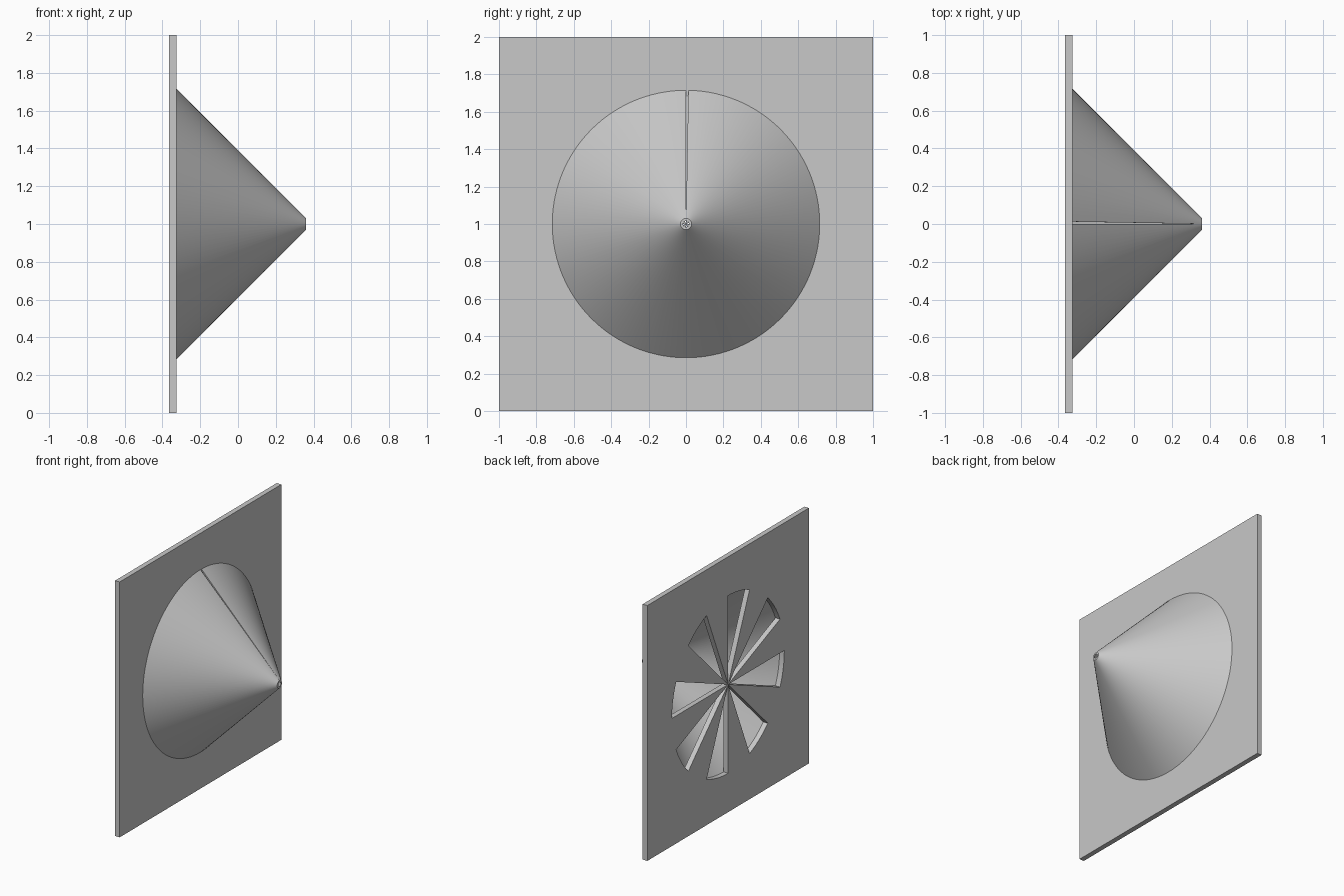
import bpy, bmesh
from math import sin, cos, radians, tau
from mathutils import Vector

cube = bpy.data.objects.get("Cube")
if cube:
    bpy.data.objects.remove(cube)

grey = bpy.data.materials.new("light grey")
grey.use_nodes = True
colour = (0.58, 0.58, 0.58, 1)
grey.diffuse_color = colour
grey.node_tree.nodes["Principled BSDF"].inputs["Base Color"].default_value = colour

PLATE_BACK, PLATE_FRONT, TIP = -0.365, -0.325, 0.36
CONE_R, TIP_R, WALL = 0.715, 0.03, 0.014
VENT_R = 0.695
STEPS = 128          # angular divisions of the plate
VENTS = 8            # open sectors, each as wide as the spoke beside it


def finish(bm, name):
    bmesh.ops.recalc_face_normals(bm, faces=bm.faces)
    mesh = bpy.data.meshes.new(name)
    bm.to_mesh(mesh)
    bm.free()
    mesh.materials.append(grey)
    obj = bpy.data.objects.new(name, mesh)
    bpy.context.collection.objects.link(obj)
    bpy.ops.object.select_all(action='DESELECT')
    obj.select_set(True)
    bpy.context.view_layer.objects.active = obj
    bpy.ops.object.shade_smooth_by_angle(angle=radians(30))
    return obj


# Square plate with pinwheel vents: angle runs from the top towards -y
bm = bmesh.new()
hub = bm.verts.new((PLATE_BACK, 0, 1))
inner, outer = [], []
for i in range(STEPS):
    a = tau * i / STEPS
    y, z = -sin(a), cos(a)
    reach = 1 / max(abs(y), abs(z))
    inner.append(bm.verts.new((PLATE_BACK, VENT_R * y, 1 + VENT_R * z)))
    outer.append(bm.verts.new((PLATE_BACK, reach * y, 1 + reach * z)))
half = STEPS // (2 * VENTS)
for i in range(STEPS):
    j = (i + 1) % STEPS
    bm.faces.new((inner[i], inner[j], outer[j], outer[i]))
    if (i // half) % 2:
        bm.faces.new((hub, inner[j], inner[i]))
result = bmesh.ops.extrude_face_region(bm, geom=bm.faces[:], use_keep_orig=True)
moved = [v for v in result["geom"] if isinstance(v, bmesh.types.BMVert)]
bmesh.ops.translate(bm, verts=moved, vec=(PLATE_FRONT - PLATE_BACK, 0, 0))
finish(bm, "vented_plate")

# Hollow cone: a thin wall swept almost all the way round, leaving a slit on top
bm = bmesh.new()
profile = [(PLATE_FRONT, CONE_R), (TIP, TIP_R),
           (TIP, TIP_R - WALL), (PLATE_FRONT, CONE_R - WALL)]
verts = [bm.verts.new((x, 0, 1 + r)) for x, r in profile]
edges = [bm.edges.new((verts[k], verts[(k + 1) % 4])) for k in range(4)]
bmesh.ops.spin(bm, geom=verts + edges, cent=Vector((0, 0, 1)), axis=Vector((1, 0, 0)),
               angle=radians(359), steps=120)
bmesh.ops.holes_fill(bm, edges=[e for e in bm.edges if e.is_boundary], sides=4)
finish(bm, "slit_cone")
